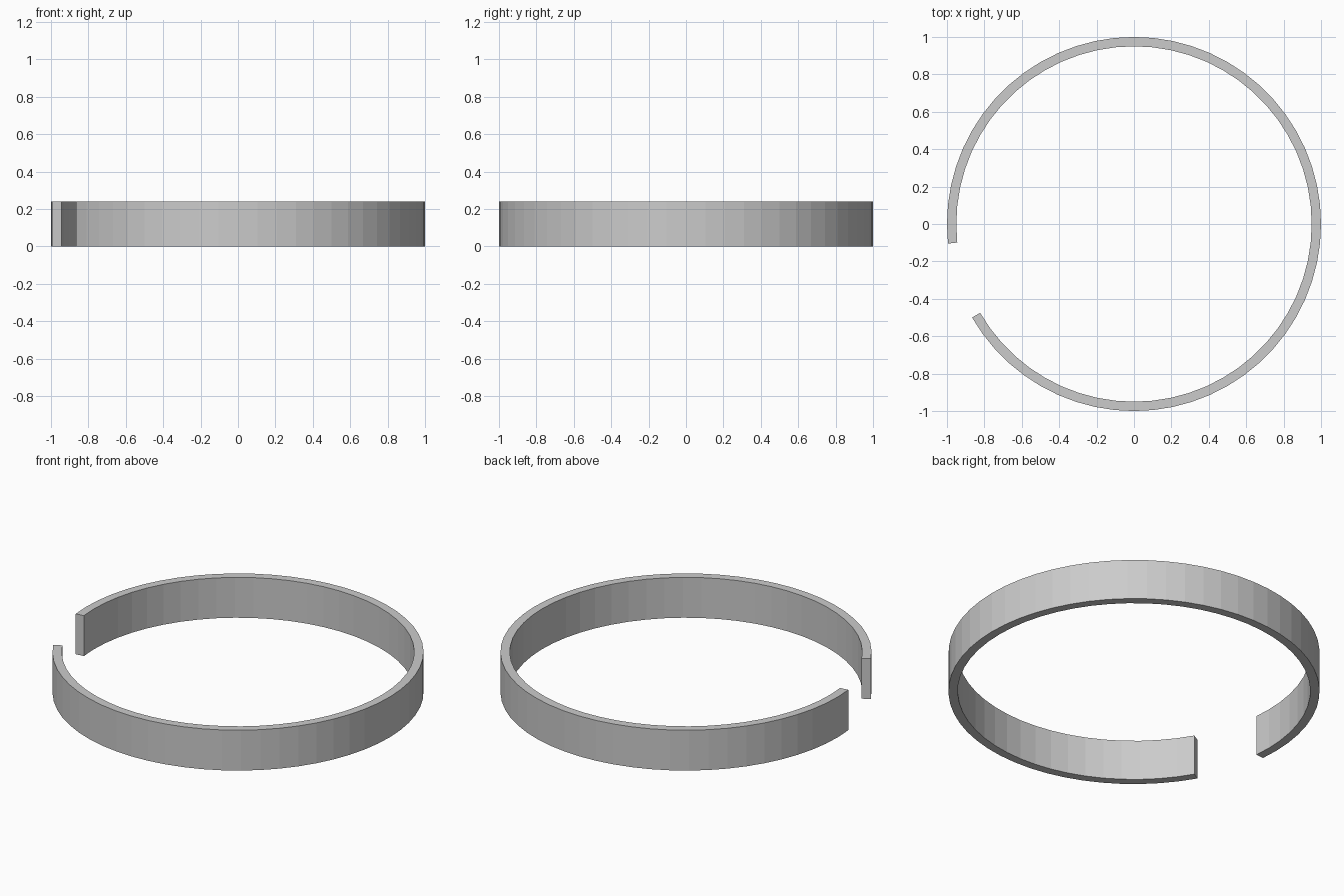
import bpy, bmesh
from math import cos, sin, radians

if "Cube" in bpy.data.objects:
    bpy.data.objects.remove(bpy.data.objects["Cube"])

OUTER, INNER, HEIGHT = 1.0, 0.95, 0.24
START, SWEEP, STEPS = -150, 336, 56

bm = bmesh.new()

# Rectangular cross-section at each angle along the open ring
def section(deg):
    a = radians(deg)
    return [bm.verts.new((r * cos(a), r * sin(a), z))
            for r, z in ((INNER, 0), (OUTER, 0), (OUTER, HEIGHT), (INNER, HEIGHT))]

rings = [section(START + SWEEP * i / STEPS) for i in range(STEPS + 1)]
for a, b in zip(rings, rings[1:]):
    for k in range(4):
        n = (k + 1) % 4
        bm.faces.new((a[k], a[n], b[n], b[k]))

# End caps at the gap
bm.faces.new(rings[0])
bm.faces.new(rings[-1])
bmesh.ops.recalc_face_normals(bm, faces=bm.faces)

mesh = bpy.data.meshes.new("open_ring_band")
bm.to_mesh(mesh)
bm.free()
bpy.context.collection.objects.link(bpy.data.objects.new("open_ring_band", mesh))
